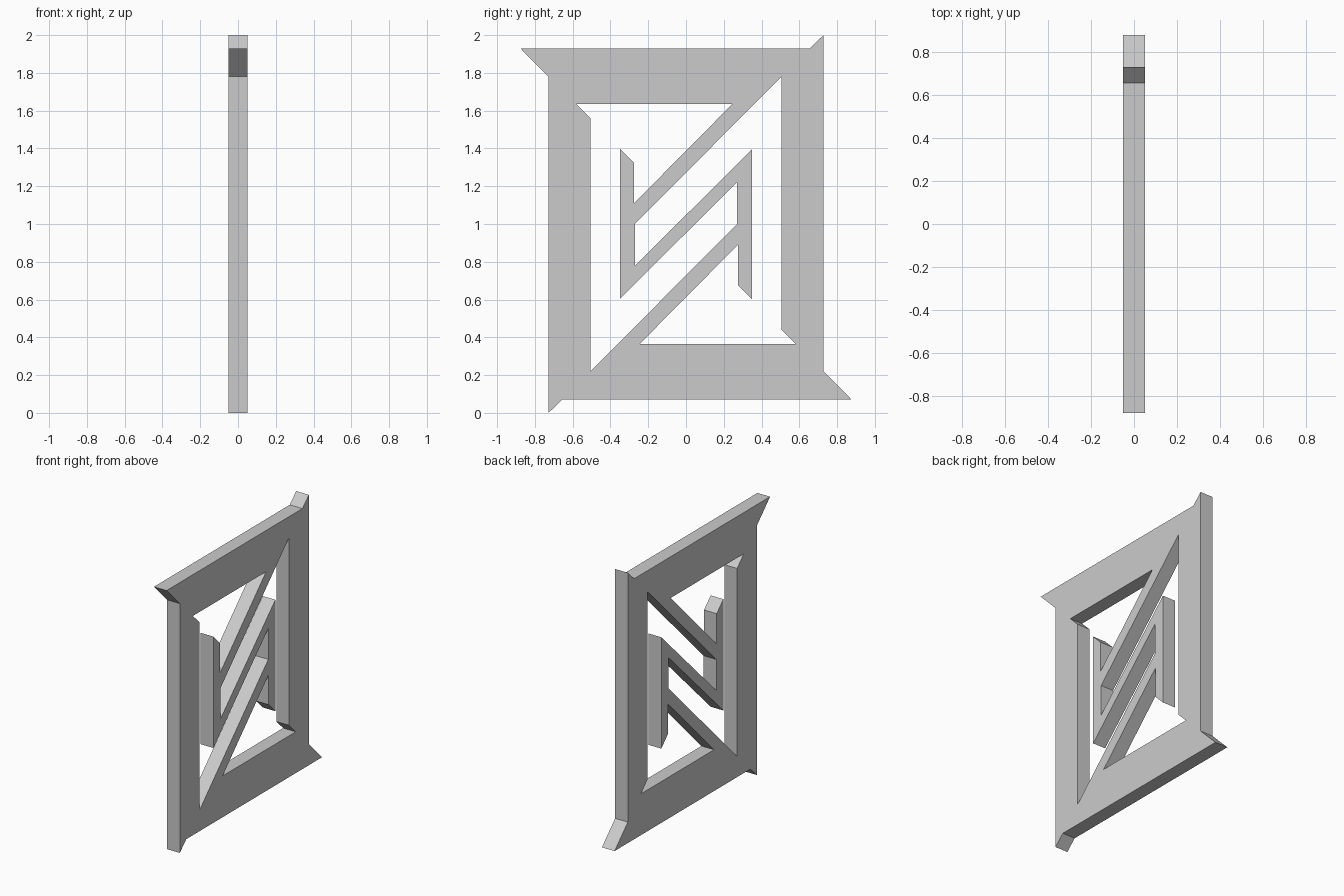
import bpy
import bmesh
from mathutils import Matrix

cube = bpy.data.objects.get("Cube")
if cube:
    bpy.data.objects.remove(cube, do_unlink=True)

THICKNESS = 0.1

# Half of the outer frame outline and one of the two cut-outs, as (y, z)
half_outline = [(-0.728, 1.78), (-0.877, 1.93), (0.655, 1.93), (0.728, 2.0)]
opening = [(-0.58, 1.635), (0.245, 1.635), (-0.275, 1.11), (-0.275, 1.325),
           (-0.35, 1.4), (-0.35, 0.605), (0.27, 1.22), (0.27, 1.0),
           (-0.505, 0.22), (-0.505, 1.56)]


def half_turn(points):
    """Turn a profile by 180 degrees about the panel centre."""
    return [(-y, 2 - z) for y, z in points]


def add_loop(bm, points):
    verts = [bm.verts.new((-THICKNESS / 2, y, z)) for y, z in points]
    return [bm.edges.new((a, b)) for a, b in zip(verts, verts[1:] + verts[:1])]


# Plain grey finish
grey = bpy.data.materials.new("plain_grey")
grey.use_nodes = True
colour = (0.6, 0.6, 0.6, 1)
grey.diffuse_color = colour
grey.node_tree.nodes["Principled BSDF"].inputs["Base Color"].default_value = colour

# Lattice panel: frame, diagonal braces and inner bars in one flat plate
bm = bmesh.new()
edges = []
for loop in (half_outline + half_turn(half_outline), opening, half_turn(opening)):
    edges += add_loop(bm, loop)
bmesh.ops.triangle_fill(bm, edges=edges, use_beauty=True, use_dissolve=False)
back = bm.faces[:]
result = bmesh.ops.extrude_face_region(bm, geom=back, use_keep_orig=True)
moved = [g for g in result["geom"] if isinstance(g, bmesh.types.BMVert)]
bmesh.ops.transform(bm, matrix=Matrix.Translation((THICKNESS, 0, 0)), verts=moved)
bmesh.ops.recalc_face_normals(bm, faces=bm.faces)

mesh = bpy.data.meshes.new("lattice_panel")
bm.to_mesh(mesh)
bm.free()
mesh.materials.append(grey)
panel = bpy.data.objects.new("lattice_panel", mesh)
bpy.context.collection.objects.link(panel)
